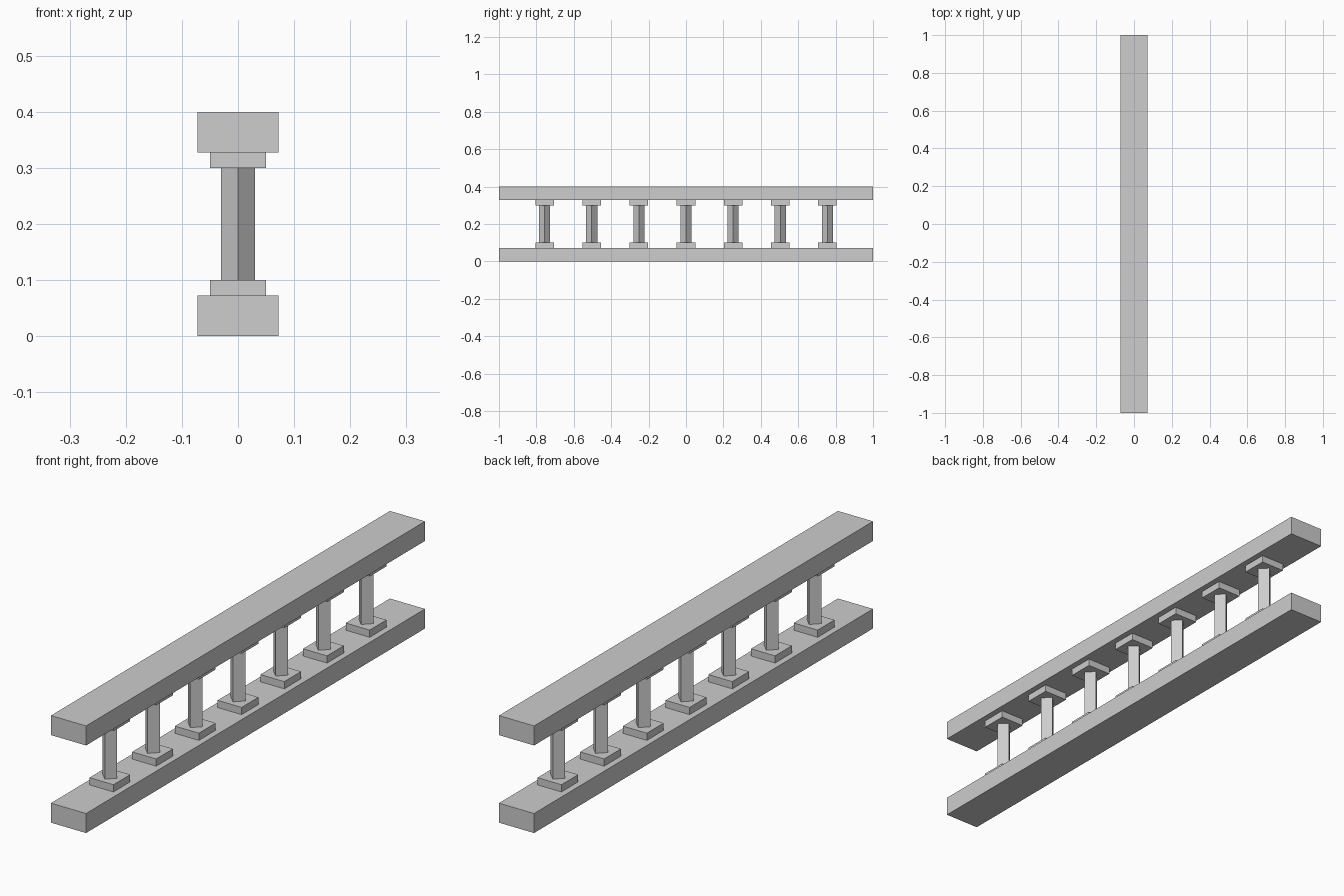
import bpy
import math

cube = bpy.data.objects.get("Cube")
if cube:
    bpy.data.objects.remove(cube, do_unlink=True)

# Single stone colour
STONE = (0.61, 0.61, 0.61, 1)
stone = bpy.data.materials.new("light_grey_stone")
stone.use_nodes = True
stone.diffuse_color = STONE
stone.node_tree.nodes["Principled BSDF"].inputs["Base Color"].default_value = STONE

WIDTH, LENGTH, HEIGHT = 0.145, 2.0, 0.4
RAIL, PLATE, PLATE_SIZE = 0.073, 0.027, 0.099
POST_SIDE = 0.06 / math.sqrt(2)
SPACING = 0.252


def block(name, size, y, bottom, turn=0):
    """Box standing on the given height, optionally turned about z."""
    bpy.ops.mesh.primitive_cube_add(size=1, location=(0, y, bottom + size[2] / 2))
    obj = bpy.context.object
    obj.name = name
    obj.scale = size
    bpy.ops.object.transform_apply(location=False, rotation=False, scale=True)
    obj.rotation_euler.z = turn
    obj.data.materials.append(stone)


# Long rails
block("bottom_rail", (WIDTH, LENGTH, RAIL), 0, 0)
block("top_rail", (WIDTH, LENGTH, RAIL), 0, HEIGHT - RAIL)

# Balusters: square foot and cap plates with a post turned corner-on
post_bottom = RAIL + PLATE
for i in range(7):
    y = (i - 3) * SPACING
    n = i + 1
    block(f"foot_plate_{n}", (PLATE_SIZE, PLATE_SIZE, PLATE), y, RAIL)
    block(f"cap_plate_{n}", (PLATE_SIZE, PLATE_SIZE, PLATE), y, HEIGHT - post_bottom)
    block(f"post_{n}", (POST_SIDE, POST_SIDE, HEIGHT - 2 * post_bottom),
          y, post_bottom, math.radians(45))
